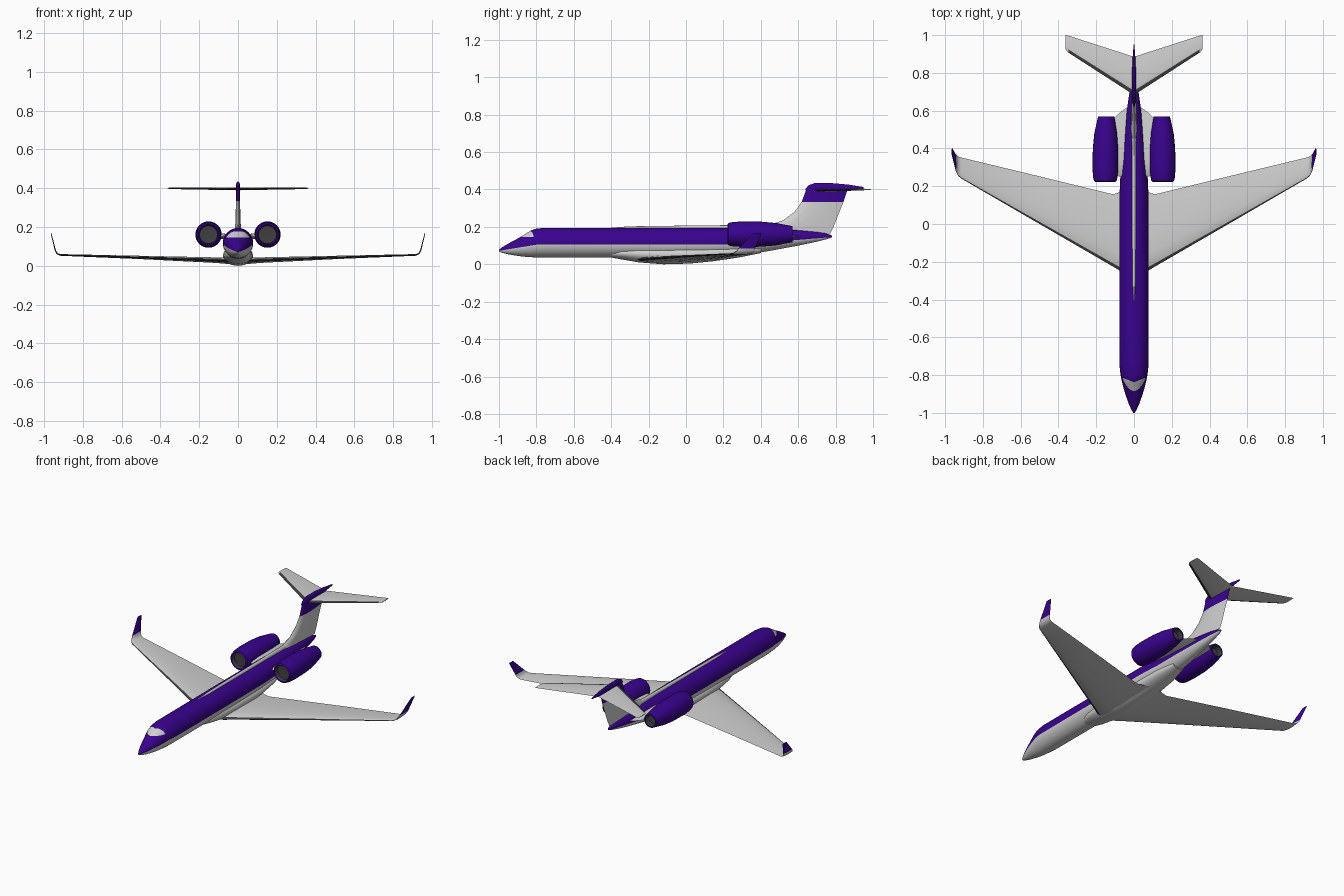
import bpy, bmesh, math
from mathutils import Vector

cube = bpy.data.objects.get("Cube")
if cube:
    bpy.data.objects.remove(cube, do_unlink=True)


def material(name, rgb):
    m = bpy.data.materials.new(name)
    m.use_nodes = True
    m.diffuse_color = (*rgb, 1)
    m.node_tree.nodes["Principled BSDF"].inputs["Base Color"].default_value = (*rgb, 1)
    return m


PALE, PURPLE, DARK = 0, 1, 2
MATS = [material("pale grey", (0.63, 0.63, 0.63)),
        material("purple", (0.04, 0.001, 0.27)),
        material("dark grey", (0.05, 0.05, 0.05))]


def loft(rings, rule):
    """Skin closed rings of points; rule(ring, side) gives the colour."""
    bm = bmesh.new()
    vs = [[bm.verts.new(p) for p in ring] for ring in rings]
    n = len(vs[0])
    for i in range(len(vs) - 1):
        for j in range(n):
            k = (j + 1) % n
            f = bm.faces.new((vs[i][j], vs[i][k], vs[i + 1][k], vs[i + 1][j]))
            f.material_index = rule(i, j)
    for ring, i in ((vs[0], 0), (vs[-1], len(vs) - 2)):
        bm.faces.new(ring).material_index = rule(i, 2)
    bmesh.ops.recalc_face_normals(bm, faces=bm.faces)
    return bm


def finish(name, bm, mirror=False, angle=40):
    me = bpy.data.meshes.new(name)
    bm.to_mesh(me)
    bm.free()
    for m in MATS:
        me.materials.append(m)
    ob = bpy.data.objects.new(name, me)
    bpy.context.collection.objects.link(ob)
    if mirror:
        ob.modifiers.new("Mirror", "MIRROR").use_mirror_merge = False
    bpy.ops.object.select_all(action="DESELECT")
    ob.select_set(True)
    bpy.context.view_layer.objects.active = ob
    bpy.ops.object.shade_smooth_by_angle(angle=math.radians(angle))


def ellipse(y, bottom, top, half_width, x=0, n=32):
    zc, h = (top + bottom) / 2, (top - bottom) / 2
    return [(x + half_width * math.cos(a), y, zc + h * math.sin(a))
            for a in (2 * math.pi * j / n for j in range(n))]


def airfoil(lead, chord, thick, up=(0, 0, 1), strip=0.045):
    """Section along +y; sides 0 and 11 form the leading edge strip."""
    us = [0, strip, 0.22, 0.45, 0.7, 0.9, 1]
    half = [(u, thick / 2 * math.sqrt(u) * (1 - u) / 0.385) for u in us]
    outline = half + [(u, -t) for u, t in half[-2:0:-1]]
    return [Vector(lead) + Vector((0, u * chord, 0)) + Vector(up).normalized() * t
            for u, t in outline]


def cut(bm, point, normal, y_min, y_max):
    faces = [f for f in bm.faces if y_min < f.calc_center_median().y < y_max]
    geom = faces + list({e for f in faces for e in f.edges}) + list({v for f in faces for v in f.verts})
    bmesh.ops.bisect_plane(bm, geom=geom, dist=1e-5, plane_co=point, plane_no=normal)


# Fuselage: y, bottom, top, half width
body = [(-1, 0.07, 0.078, 0.004), (-0.985, 0.062, 0.09, 0.013), (-0.95, 0.053, 0.111, 0.029),
        (-0.9, 0.045, 0.138, 0.046), (-0.87, 0.041, 0.155, 0.055), (-0.83, 0.038, 0.181, 0.065),
        (-0.8, 0.037, 0.191, 0.071), (-0.75, 0.036, 0.195, 0.077), (-0.5, 0.036, 0.195, 0.078),
        (-0.1, 0.036, 0.195, 0.078), (0.15, 0.04, 0.195, 0.077), (0.3, 0.05, 0.195, 0.07),
        (0.45, 0.072, 0.193, 0.056), (0.6, 0.1, 0.185, 0.038), (0.7, 0.121, 0.174, 0.024),
        (0.75, 0.134, 0.165, 0.015), (0.78, 0.144, 0.154, 0.005)]
bm = loft([ellipse(*r) for r in body], lambda i, j: PALE)


def nose_line(y):
    return 0.072 + 0.165 * (y + 1)


def tail_line(y):
    return 0.105 + 0.085 * (y - 0.3)


# Livery boundaries and windscreen outline
cut(bm, (0, -1, 0.072), (0, -0.165, 1), -1.1, -0.8)
cut(bm, (0, 0, 0.105), (0, 0, 1), -0.8, 0.3)
cut(bm, (0, 0.3, 0.105), (0, -0.085, 1), 0.3, 1)
cut(bm, (0, 0, 0.147), (0, 0, 1), -0.92, -0.75)
for s in (-1, 1):
    cut(bm, (0, -0.838, 0), (s * 0.4, -1, 0), -0.92, -0.75)
for f in bm.faces:
    c = f.calc_center_median()
    line = max(min(nose_line(c.y), 0.105), tail_line(c.y))
    windscreen = c.z > 0.147 and c.y < -0.838 + 0.4 * abs(c.x)
    f.material_index = PURPLE if c.z > line and not windscreen else PALE
finish("fuselage", bm)

# Belly fairing
fairing = [(-0.42, 0.04, 0.07, 0.04), (-0.35, 0.027, 0.09, 0.064), (-0.25, 0.01, 0.1, 0.074),
           (-0.12, 0.0, 0.1, 0.077), (0.02, 0.004, 0.1, 0.077), (0.15, 0.017, 0.1, 0.076),
           (0.28, 0.036, 0.1, 0.066), (0.4, 0.06, 0.1, 0.04)]
finish("belly_fairing", loft([ellipse(*r) for r in fairing], lambda i, j: PALE))

# Wings with upturned winglets
wing = [airfoil((0.02, -0.28, 0.026), 0.47, 0.036), airfoil((0.07, -0.25, 0.027), 0.42, 0.034),
        airfoil((0.11, -0.226, 0.029), 0.383, 0.03), airfoil((0.5, 0.0, 0.043), 0.252, 0.018),
        airfoil((0.915, 0.241, 0.056), 0.111, 0.009),
        airfoil((0.932, 0.256, 0.062), 0.102, 0.008, (-0.5, 0, 1)),
        airfoil((0.94, 0.272, 0.075), 0.094, 0.007, (-1, 0, 0.5)),
        airfoil((0.9435, 0.281, 0.085), 0.088, 0.006, (-1, 0, 0.25)),
        airfoil((0.964, 0.365, 0.168), 0.04, 0.004, (-1, 0, 0.25))]


def wing_colour(i, j):
    if i >= 7:
        return PURPLE
    return DARK if j in (0, 11) else PALE


finish("wings", loft(wing, wing_colour), mirror=True, angle=50)

# Engine nacelles: y, radius, centre x
nacelle = [(0.25, 0.01, 0.152), (0.248, 0.046, 0.152), (0.228, 0.047, 0.152),
           (0.222, 0.052, 0.152), (0.228, 0.06, 0.152), (0.25, 0.065, 0.152),
           (0.3, 0.068, 0.152), (0.4, 0.067, 0.151), (0.48, 0.06, 0.15),
           (0.57, 0.043, 0.147), (0.57, 0.035, 0.147), (0.535, 0.033, 0.147),
           (0.533, 0.01, 0.147)]
rings = [ellipse(y, 0.161 - r, 0.161 + r, r, x) for y, r, x in nacelle]
finish("engines", loft(rings, lambda i, j: PURPLE if 2 <= i <= 9 else DARK), mirror=True)

# Engine pylons
pylon = [airfoil((0.02, 0.24, 0.147), 0.39, 0.036), airfoil((0.075, 0.25, 0.151), 0.34, 0.03),
         airfoil((0.12, 0.265, 0.155), 0.28, 0.026)]
finish("engine_pylons", loft(pylon, lambda i, j: PALE), mirror=True)

# Tail fin with purple upper band: z, leading edge, trailing edge, thickness
fin = [(0.165, 0.38, 0.772, 0.034), (0.21, 0.44, 0.793, 0.03), (0.235, 0.52, 0.803, 0.028),
       (0.28, 0.58, 0.82, 0.025), (0.333, 0.618, 0.842, 0.022), (0.405, 0.645, 0.865, 0.02)]
rings = [airfoil((0, a, z), b - a, t, (1, 0, 0)) for z, a, b, t in fin]
finish("tail_fin", loft(rings, lambda i, j: PURPLE if i == 4 else PALE))

# Spine fairing running forward from the fin
spine = [(-0.4, 0.18, 0.196, 0.004), (-0.3, 0.18, 0.203, 0.009), (0.0, 0.18, 0.207, 0.01),
         (0.3, 0.18, 0.21, 0.011), (0.45, 0.17, 0.214, 0.012), (0.56, 0.17, 0.216, 0.01)]
finish("spine_fairing", loft([ellipse(*r, n=12) for r in spine], lambda i, j: PALE))

# Bullet fairing on top of the fin
bullet = [(0.64, 0.395, 0.405, 0.003), (0.655, 0.386, 0.422, 0.008), (0.69, 0.384, 0.435, 0.011),
          (0.78, 0.388, 0.434, 0.011), (0.87, 0.395, 0.426, 0.008), (0.95, 0.405, 0.413, 0.002)]
finish("fin_bullet", loft([ellipse(*r, n=16) for r in bullet], lambda i, j: PURPLE))

# Tailplane
tail = [airfoil((0.0, 0.683, 0.396), 0.202, 0.014, strip=0.11),
        airfoil((0.347, 0.907, 0.4), 0.09, 0.009, strip=0.19),
        airfoil((0.363, 0.925, 0.4), 0.075, 0.004, strip=0.19)]
finish("tailplane", loft(tail, lambda i, j: DARK if i == 0 and j in (0, 11) else PALE),
       mirror=True, angle=50)
